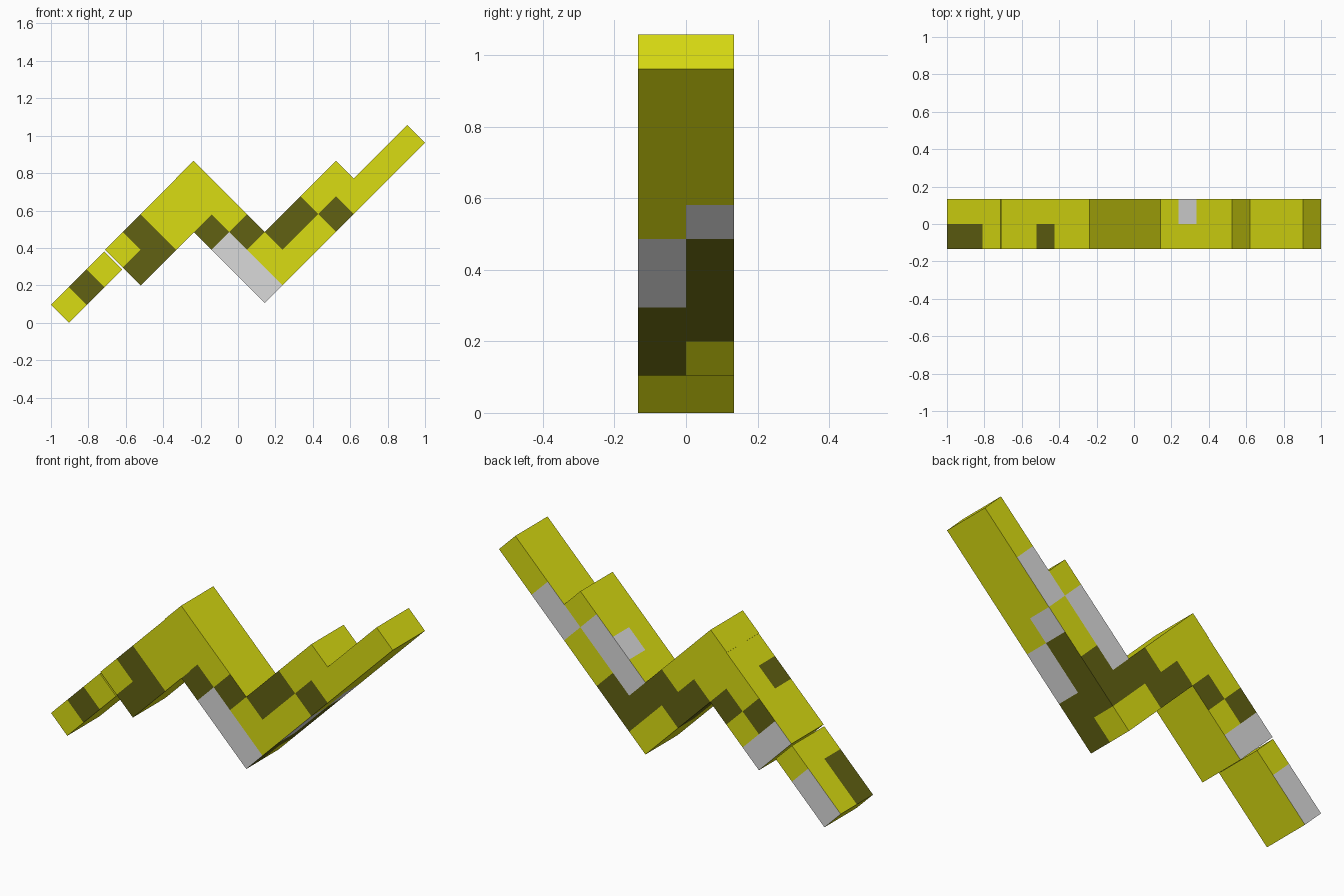
import bpy, bmesh
from math import sqrt
from mathutils import Matrix, Vector

default_cube = bpy.data.objects.get("Cube")
if default_cube:
    bpy.data.objects.remove(default_cube, do_unlink=True)

STEP = 2 / 21              # half diagonal of one square cell
WIDTH = STEP * sqrt(2)     # side of one cell


def make_material(name, color):
    material = bpy.data.materials.new(name)
    material.use_nodes = True
    material.diffuse_color = color
    shader = material.node_tree.nodes["Principled BSDF"]
    shader.inputs["Base Color"].default_value = color
    return material


materials = [
    make_material("yellow", (0.70, 0.72, 0.006, 1)),
    make_material("dark olive", (0.12, 0.12, 0.006, 1)),
    make_material("pale grey", (0.70, 0.70, 0.70, 1)),
]
YELLOW, DARK, GREY = range(len(materials))

# Painted patches for each side, as (colour, first range, second range).
# Front and back use length and height; top and under use length and width;
# the rear side uses height and width.
patches = {
    "front": [
        (YELLOW, (3, 4), (0, 1)), (DARK, (1, 2), (0, 1)),
        (DARK, (3, 5), (-1, 1)), (DARK, (6, 7), (-2, -1)),
        (DARK, (7, 8), (-3, -2)), (DARK, (8, 10), (-4, -3)),
        (DARK, (10, 11), (-5, -4)), (GREY, (6, 7), (-5, -2)),
    ],
    "back": [
        (GREY, (0, 2), (0, 1)), (GREY, (3, 4), (-1, 1)),
        (GREY, (8, 11), (-4, -3)), (GREY, (11, 13), (-5, -4)),
        (DARK, (4, 5), (0, 1)), (DARK, (5, 6), (-1, 0)),
        (DARK, (6, 7), (-3, -1)), (DARK, (7, 8), (-5, -2)),
        (DARK, (8, 9), (-5, -4)),
    ],
    "top": [
        (DARK, (0, 2), (-1, 0)), (DARK, (5, 6), (-1, 0)),
        (GREY, (9, 10), (0, 1)),
    ],
    "under": [
        (DARK, (6, 8), (-1, 0)), (GREY, (8, 10), (-1, 0)),
        (DARK, (7, 10), (0, 1)), (GREY, (10, 11), (0, 1)),
    ],
    "rear": [(DARK, (-3, -1), (0, 1))],
}


def face_color(face):
    """Pick the patch that covers the centre of a cell face."""
    length, width, height = face.calc_center_median()
    normal = face.normal
    if abs(normal.y) > 0.5:
        side, u, v = ("back" if normal.y > 0 else "front"), length, height
    elif abs(normal.z) > 0.5:
        side, u, v = ("top" if normal.z > 0 else "under"), length, width
    else:
        side, u, v = ("end" if normal.x > 0 else "rear"), height, width
    for color, (u_min, u_max), (v_min, v_max) in patches.get(side, []):
        if u_min < u < u_max and v_min < v < v_max:
            return color
    return YELLOW


# Cell axes: length climbs to the right, height climbs to the left
tilt = Matrix((
    (STEP, 0, -STEP, STEP - 1),
    (0, WIDTH, 0, 0),
    (STEP, 0, STEP, 0),
    (0, 0, 0, 1),
))


def make_block(name, lengths, heights, shift):
    """A tilted block cut into square cells, with each cell face coloured."""
    (l_min, l_max), (h_min, h_max) = lengths, heights
    bm = bmesh.new()
    bmesh.ops.create_cube(bm, size=1)
    size = Vector((l_max - l_min, 2, h_max - h_min))
    middle = Vector((l_max + l_min, 0, h_max + h_min)) / 2
    for vert in bm.verts:
        vert.co = vert.co * size + middle
    cuts = [((i, 0, 0), (1, 0, 0)) for i in range(l_min + 1, l_max)]
    cuts += [((0, 0, i), (0, 0, 1)) for i in range(h_min + 1, h_max)]
    cuts.append(((0, 0, 0), (0, 1, 0)))
    for point, normal in cuts:
        bmesh.ops.bisect_plane(
            bm, geom=bm.verts[:] + bm.edges[:] + bm.faces[:],
            plane_co=point, plane_no=normal)
    bm.normal_update()
    for face in bm.faces:
        face.material_index = face_color(face)
    offset = Matrix.Translation((shift[0], 0, shift[1]))
    bm.transform(tilt @ offset)
    mesh = bpy.data.meshes.new(name)
    for material in materials:
        mesh.materials.append(material)
    bm.to_mesh(mesh)
    bm.free()
    block = bpy.data.objects.new(name, mesh)
    bpy.context.collection.objects.link(block)


# Zigzag body, from the low thin tail to the raised thin tip
near = (0.05, 0.05)
make_block("tail", (0, 3), (0, 1), (0, 0))
make_block("rear_body", (3, 7), (-1, 1), (0.06, 0.03))
make_block("shoulder", (7, 8), (-1, 1), near)
make_block("middle_body", (6, 8), (-5, -1), near)
make_block("front_body", (8, 12), (-5, -3), near)
make_block("tip", (12, 15), (-5, -4), near)
